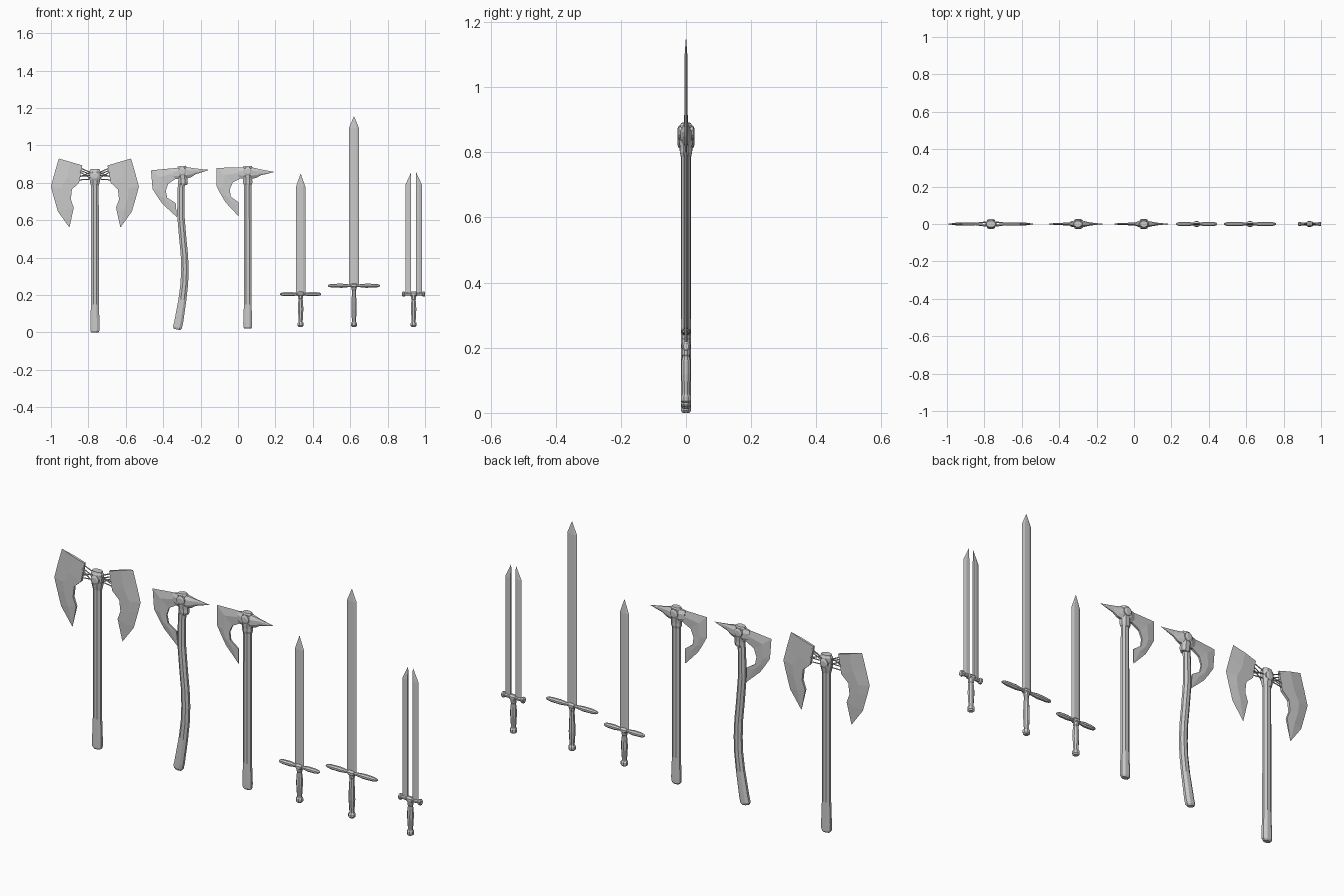
import bpy, bmesh, math
from mathutils import Vector, Matrix

if "Cube" in bpy.data.objects:
    bpy.data.objects.remove(bpy.data.objects["Cube"])


def loft(name, rings, loc=(0, 0, 0), mat=None):
    """Skin equal-length rings of points, cap the ends, weld collapsed tips."""
    bm = bmesh.new()
    rows = [[bm.verts.new(p) for p in r] for r in rings]
    n = len(rows[0])
    for a, b in zip(rows, rows[1:]):
        for i in range(n):
            j = (i + 1) % n
            bm.faces.new((a[i], a[j], b[j], b[i]))
    bm.faces.new(rows[0])
    bm.faces.new(rows[-1])
    bmesh.ops.remove_doubles(bm, verts=bm.verts, dist=1e-5)
    bmesh.ops.recalc_face_normals(bm, faces=bm.faces)
    me = bpy.data.meshes.new(name)
    if mat:
        bm.transform(mat)
    bm.to_mesh(me)
    bm.free()
    ob = bpy.data.objects.new(name, me)
    ob.location = loc
    bpy.context.collection.objects.link(ob)
    return ob


def ring_z(z, rx, ry, cx=0, tilt=0, n=8):
    """Elliptical ring across the z axis, leaning by tilt in the xz plane."""
    out = []
    for i in range(n):
        a = 2 * math.pi * (i + 0.5) / n
        u = rx * math.cos(a)
        out.append((cx + u * math.cos(tilt), ry * math.sin(a), z - u * math.sin(tilt)))
    return out


def ring_x(x, hz, hy, cz=0, n=8):
    return [(x, y, cz + u) for u, y, _ in ring_z(0, hz, hy, n=n)]


def boss(name, x, z, r, depth, mat=None):
    """Round rivet running through the head from front to back."""
    rings = []
    for y, k in ((-depth, .6), (-depth * .85, 1), (depth * .85, 1), (depth, .6)):
        rings.append([(px, y, z + pz) for px, pz, _ in ring_z(0, r * k, r * k, n=10)])
    loft(name, rings, (x, 0, 0), mat)


def axe_blade(name, stations, loc, side=1, h=.007, mat=None):
    """Sharp outer edge, raised ridge, thinner back edge."""
    rings = []
    for (ox, oz), (ix, iz), t in stations:
        mx, mz = ox * .5 + ix * .5, oz * .5 + iz * .5
        rings.append([(side * ox, 0, oz), (side * mx, h * t, mz), (side * ix, h * t * .8, iz),
                      (side * ix, -h * t * .8, iz), (side * mx, -h * t, mz)])
    loft(name, rings, loc, mat)


def shaft(name, x, path):
    """Oval haft following (offset, z, rx, ry) stations."""
    rings = []
    for i, (cx, z, rx, ry) in enumerate(path):
        a, b = path[max(i - 1, 0)], path[min(i + 1, len(path) - 1)]
        rings.append(ring_z(z, rx, ry, cx, math.atan2(b[0] - a[0], b[1] - a[1])))
    loft(name, rings, (x, 0, 0))


# ---- double axe ----
X = -.765
shaft("double_axe_shaft", X, [(0, 0, .019, .012), (0, .008, .026, .017), (0, .04, .027, .017),
                              (0, .15, .023, .016), (0, .80, .022, .016)])
loft("double_axe_socket", [ring_z(z, rx, ry) for z, rx, ry in (
    (.785, .023, .017), (.80, .027, .02), (.825, .032, .024), (.862, .032, .024),
    (.868, .028, .02), (.875, .026, .018))], (X, 0, 0))
boss("double_axe_boss", X, .835, .022, .026)
stations = [((-.193, .93), (-.067, .893), .9), ((-.215, .855), (-.085, .80), 1.2),
            ((-.235, .78), (-.123, .765), 1.2), ((-.222, .73), (-.129, .711), 1.1),
            ((-.198, .647), (-.113, .668), .9), ((-.136, .561), (-.136, .561), 0)]
rods = [((.024, .008, .855), (.082, .003, .882)), ((.024, .012, .84), (.088, .004, .835)),
        ((.024, .008, .820), (.092, .003, .815)), ((.024, -.012, .855), (.092, -.003, .828)),
        ((.024, -.012, .825), (.086, -.003, .862)), ((.024, -.006, .845), (.086, -.003, .870))]
for s, word in ((1, "left"), (-1, "right")):
    axe_blade("double_axe_blade_" + word, stations, (X, 0, 0), s)
    # thin rods tying the blade to the socket
    for k, (p, q) in enumerate(rods):
        a, b = Vector((-s * p[0], p[1], p[2])), Vector((-s * q[0], q[1], q[2]))
        turn = (b - a).to_track_quat('Z', 'Y').to_matrix().to_4x4()
        L = (b - a).length
        loft(f"blade_rod_{word}_{k}", [ring_z(0, .0028, .0028, n=6), ring_z(L, .0028, .0028, n=6)],
             (X, 0, 0), Matrix.Translation(a) @ turn)

# ---- two bearded axes ----
shaft("straight_axe_shaft", .052, [(0, .02, .019, .012), (0, .028, .025, .017), (0, .05, .026, .017),
                                   (0, .15, .022, .016), (0, .80, .021, .015)])
shaft("curved_axe_shaft", -.30, [(-.026, .016, .019, .012), (-.024, .026, .026, .017),
                                 (-.018, .05, .026, .017), (.003, .176, .023, .016),
                                 (.013, .26, .022, .016), (.016, .337, .022, .016),
                                 (.013, .42, .021, .016), (.005, .5, .021, .016),
                                 (-.006, .63, .021, .016), (-.005, .76, .02, .015),
                                 (0, .82, .02, .015)])
beard = [((-.01, .882), (-.01, .822), 1.5), ((-.06, .882), (-.038, .824), 1.3),
         ((-.166, .88), (-.08, .802), .9), ((-.166, .78), (-.096, .765), .9),
         ((-.143, .737), (-.091, .727), .9), ((-.118, .695), (-.048, .695), .7),
         ((-.048, .62), (-.048, .62), 0)]
spike = [(-.05, .03, .008, .853), (-.022, .033, .019, .852), (.022, .033, .019, .852),
         (.045, .028, .013, .852), (.07, .017, .008, .856), (.144, 0, 0, .858)]
pivot = Vector((0, 0, .86))
for name, x, deg in (("straight_axe", .052, 0), ("curved_axe", -.298, -4.5)):
    m = Matrix.Translation(pivot) @ Matrix.Rotation(math.radians(deg), 4, 'Y') @ Matrix.Translation(-pivot)
    axe_blade(name + "_blade", beard, (x, 0, 0), 1, .006, m)
    loft(name + "_spike", [ring_x(*p) for p in spike], (x, 0, 0), m)
    loft(name + "_socket", [ring_z(z, rx, ry) for z, rx, ry in (
        (.788, .022, .017), (.80, .027, .02), (.815, .026, .02), (.835, .028, .022), (.87, .028, .022),
        (.872, .025, .019), (.884, .027, .019), (.89, .023, .016))], (x, 0, 0), m)
    boss(name + "_boss", x, .86, .022, .026, m)


# ---- swords ----
def grip(name, x, top):
    loft(name, [ring_z(z, r, r) for z, r in (
        (.03, .011), (.036, .017), (.05, .017), (.057, .012), (.065, .012), (.12, .0155),
        (.16, .0145), (top - .025, .011), (top - .02, .014), (top, .014))], (x, 0, 0))


def sword_blade(name, x, w, base, shoulder, tip, h=.0045):
    def sect(z, k):
        return [(-w * k, 0, z), (-w * .5 * k, -h * k, z), (w * .5 * k, -h * k, z),
                (w * k, 0, z), (w * .5 * k, h * k, z), (-w * .5 * k, h * k, z)]
    loft(name, [sect(base, 1), sect(shoulder, 1), sect(tip, 0)], (x, 0, 0))


for name, x, half, gz, w, shoulder, tip in (("short_sword", .335, .11, .205, .025, .78, .85),
                                            ("long_sword", .62, .14, .25, .026, 1.095, 1.157)):
    grip(name + "_grip", x, gz)
    sword_blade(name + "_blade", x, w, gz, shoulder, tip)
    # guard with two swelling arms and a centre block
    arm = [(0, .007, .008), (.2, .008, .009), (.45, .012, .013), (.8, .011, .012), (.94, .008, .009), (1, .003, .004)]
    prof = [(-t, a, b) for t, a, b in arm[:0:-1]] + arm
    loft(name + "_guard", [ring_x(t * half, a, b, gz) for t, a, b in prof], (x, 0, 0))
    loft(name + "_guard_block", [ring_x(u, a, a * 1.1, gz) for u, a in (
        (-.016, .01), (-.01, .014), (.01, .014), (.016, .01))], (x, 0, 0))

# twin-bladed dagger
X = .939
grip("twin_dagger_grip", X, .20)
prof = [(-.061, .010, .009), (-.058, .015, .013), (-.049, .015, .013), (-.045, .009, .009), (-.018, .009, .009),
        (-.014, .014, .014)]
prof += [(-u, a, b) for u, a, b in prof[::-1]]
loft("twin_dagger_guard", [ring_x(u, a, b, .205) for u, a, b in prof], (X, 0, 0))
for s, word in ((-1, "left"), (1, "right")):
    # single-edged blade: straight inner back, sharp outer edge
    def sect(z, outer, h):
        mid = .013 + (outer - .013) * .5
        return [(s * outer, 0, z), (s * mid, h, z), (s * .013, h, z), (s * .013, -h, z), (s * mid, -h, z)]
    loft("twin_dagger_blade_" + word, [sect(.205, .044, .0045), sect(.79, .044, .0045), sect(.857, .013, 0)], (X, 0, 0))
